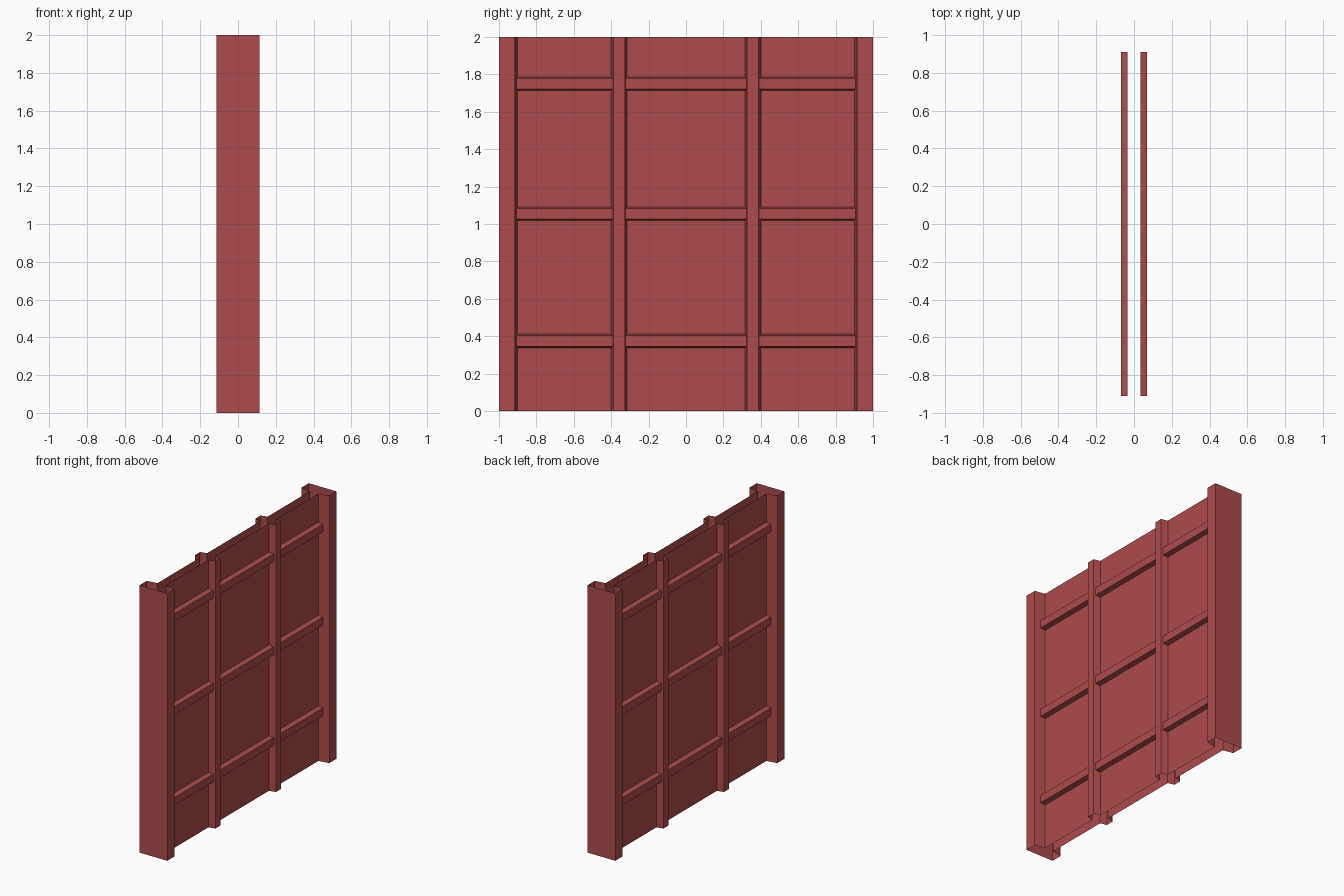
import bpy
import bmesh
from mathutils import Vector

cube = bpy.data.objects.get("Cube")
if cube:
    bpy.data.objects.remove(cube, do_unlink=True)

red = bpy.data.materials.new("dull_red")
red.use_nodes = True
red.diffuse_color = (0.42, 0.07, 0.07, 1)
red.node_tree.nodes["Principled BSDF"].inputs["Base Color"].default_value = red.diffuse_color

HEIGHT = 2.0
PANEL_X = 0.035    # distance of each wall sheet from the middle
POST_X = 0.085
RAIL_X = 0.07
END_X = 0.115


def sheet(name, start, end, outward):
    """Join two matching point rows into an open folded sheet.
    outward(face centre) gives the direction the face should look."""
    bm = bmesh.new()
    a = [bm.verts.new(p) for p in start]
    b = [bm.verts.new(p) for p in end]
    for i in range(len(a) - 1):
        f = bm.faces.new((a[i], a[i + 1], b[i + 1], b[i]))
        f.normal_update()
        if f.normal.dot(outward(f.calc_center_median())) < 0:
            f.normal_flip()
    mesh = bpy.data.meshes.new(name)
    bm.to_mesh(mesh)
    bm.free()
    mesh.materials.append(red)
    obj = bpy.data.objects.new(name, mesh)
    bpy.context.collection.objects.link(obj)
    return obj


def upright(name, profile, core):
    """Folded sheet running the full height; profile holds (x, y) points."""
    low = [(x, y, 0) for x, y in profile]
    high = [(x, y, HEIGHT) for x, y in profile]
    return sheet(name, low, high, lambda c: Vector((c.x - core[0], c.y - core[1], 0)))


# End channels: hollow, wrapping round both short edges
for end, s in (("front", -1), ("back", 1)):
    half = [(PANEL_X, s * 0.90), (END_X, s * 0.915), (END_X, s)]
    profile = half + [(-x, y) for x, y in reversed(half)]
    upright(end + "_end_channel", profile, (0, s * 0.95))

for side, s in (("left", 1), ("right", -1)):
    # Wall panels between the uprights
    for part, y0, y1 in (("front", -0.90, -0.40), ("middle", -0.315, 0.315), ("back", 0.40, 0.90)):
        upright(f"{side}_{part}_panel", [(s * PANEL_X, y0), (s * PANEL_X, y1)], (0, (y0 + y1) / 2))

    # Hollow posts with slightly sloping sides
    for part, m in (("front", -1), ("back", 1)):
        profile = [(PANEL_X, 0.315), (POST_X, 0.327), (POST_X, 0.388), (PANEL_X, 0.40)]
        upright(f"{side}_{part}_post", [(s * x, m * y) for x, y in profile], (s * PANEL_X, m * 0.358))

    # Horizontal rails passing through the posts
    for level, z in (("lower", 0.375), ("middle", 1.055), ("upper", 1.75)):
        profile = [(PANEL_X, -0.037), (RAIL_X, -0.029), (RAIL_X, 0.029), (PANEL_X, 0.037)]
        rows = [[(s * x, y, z + dz) for x, dz in profile] for y in (-0.91, 0.91)]
        sheet(f"{side}_{level}_rail", rows[0], rows[1],
              lambda c: Vector((c.x - s * PANEL_X, 0, c.z - z)))
